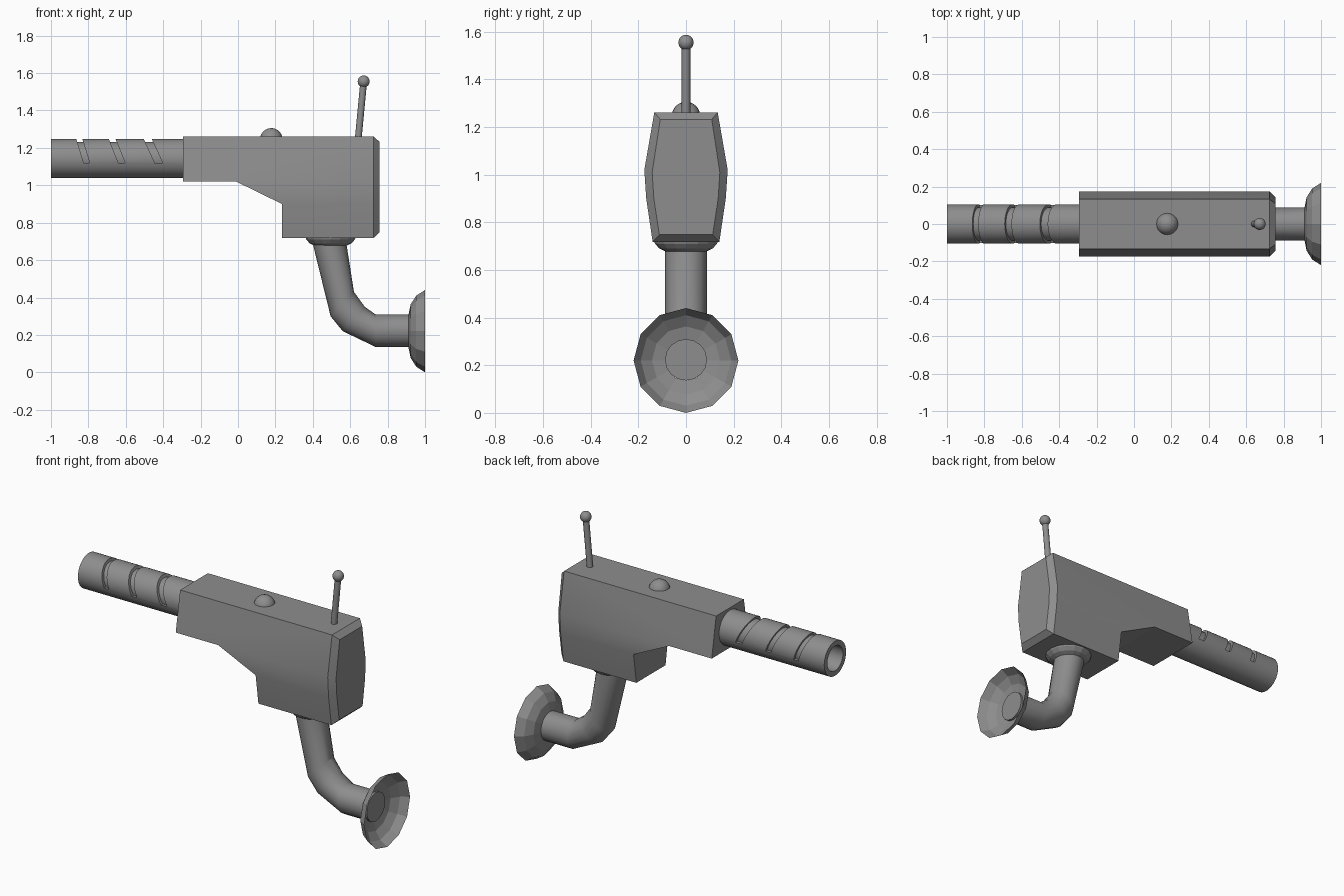
import bpy, bmesh, math
from mathutils import Vector, Matrix

if "Cube" in bpy.data.objects:
    bpy.data.objects.remove(bpy.data.objects["Cube"])

dark = bpy.data.materials.new("dark_grey")
dark.diffuse_color = (.27, .27, .27, 1)
dark.use_nodes = True
dark.node_tree.nodes["Principled BSDF"].inputs["Base Color"].default_value = dark.diffuse_color


def shade(ob, angle):
    for p in ob.data.polygons:
        p.use_smooth = True
    ob.data.set_sharp_from_angle(angle=math.radians(angle))


def finish(name, bm, smooth=None):
    bmesh.ops.remove_doubles(bm, verts=bm.verts, dist=1e-5)
    bmesh.ops.recalc_face_normals(bm, faces=bm.faces)
    me = bpy.data.meshes.new(name)
    bm.to_mesh(me)
    bm.free()
    me.materials.append(dark)
    ob = bpy.data.objects.new(name, me)
    bpy.context.collection.objects.link(ob)
    if smooth:
        shade(ob, smooth)
    return ob


def loft(name, rings, caps=True, smooth=None):
    """Skin between rings of points with equal counts."""
    bm = bmesh.new()
    vs = [[bm.verts.new(p) for p in r] for r in rings]
    n = len(vs[0])
    for a, b in zip(vs, vs[1:]):
        for i in range(n):
            j = (i + 1) % n
            bm.faces.new((a[i], a[j], b[j], b[i]))
    if caps:
        bm.faces.new(vs[0])
        bm.faces.new(vs[-1])
    return finish(name, bm, smooth)


def lathe(name, profile, origin, axis, sides, caps=True, smooth=None):
    """Profile of (radius, distance along axis), turned about the axis."""
    rot = Vector((0, 0, 1)).rotation_difference(Vector(axis)).to_matrix()
    rings = [[Vector(origin) + rot @ Vector((r * math.cos(t), r * math.sin(t), h))
              for t in (2 * math.pi * i / sides for i in range(sides))]
             for r, h in profile]
    return loft(name, rings, caps, smooth)


def ball(name, r, loc):
    bm = bmesh.new()
    bmesh.ops.create_uvsphere(bm, u_segments=20, v_segments=12, radius=r,
                              matrix=Matrix.Translation(loc))
    return finish(name, bm, 40)


# Body: side panels in three bands, half width depends on height
width = {1.262: .133, 1.02: .175, .90: .167, .718: .14}
top, low, front, rear = 1.262, .718, -.295, .724
bands = [[(front, top), (front, 1.02), (-.01, 1.02), (rear, 1.02), (rear, top)],
         [(-.01, 1.02), (.235, .90), (rear, .90), (rear, 1.02)],
         [(.235, .90), (.235, low), (rear, low), (rear, .90)]]
outline = [(rear, top), (front, top), (front, 1.02), (-.01, 1.02),
           (.235, .90), (.235, low), (rear, low)]
bm = bmesh.new()


def panel(points):
    bm.faces.new([bm.verts.new(p) for p in points])


for s in (1, -1):
    for band in bands:
        panel([(x, s * width[z], z) for x, z in band])
for (x0, z0), (x1, z1) in zip(outline, outline[1:]):
    panel([(x0, -width[z0], z0), (x1, -width[z1], z1),
           (x1, width[z1], z1), (x0, width[z0], z0)])
# Bevelled rear plate
half = [(w, z) for z, w in width.items()]
half_in = [(.108, 1.232), (.142, 1.01), (.135, .90), (.112, .748)]
outer, inner = [[(x, y, z) for y, z in h] + [(x, -y, z) for y, z in reversed(h)]
                for x, h in ((rear, half), (.757, half_in))]
for i in range(8):
    j = (i + 1) % 8
    panel([outer[i], outer[j], inner[j], inner[i]])
panel(inner)
finish("body", bm, 20)

# Barrel: slotted outer sleeve over an inner tube
start = (-1, 0, 1.143)
sleeve = lathe("barrel_sleeve", [(.105, 0), (.105, .72), (.086, .72), (.086, 0), (.105, 0)],
               start, (1, 0, 0), 32, caps=False)
lathe("barrel_liner", [(.089, 0), (.089, .72), (.075, .72), (.075, 0), (.089, 0)],
      start, (1, 0, 0), 32, caps=False, smooth=30)
for x_top, x_low, w in ((-.862, -.825, .032), (-.688, -.64, .036), (-.50, -.445, .042)):
    k = (x_low - x_top) / .12
    rings = [[(x_low - k * (z - 1.12) + dx, y, z) for dx, y in
              ((0, -.2), (w, -.2), (w, .2), (0, .2))] for z in (1.12, 1.32)]
    cutter = loft("slot_cutter", rings)
    cutter.hide_render = True
    mod = sleeve.modifiers.new("slot", "BOOLEAN")
    mod.operation, mod.object, mod.solver = "DIFFERENCE", cutter, "EXACT"
    bpy.context.view_layer.objects.active = sleeve
    bpy.ops.object.modifier_apply(modifier=mod.name)
    bpy.data.objects.remove(cutter)
shade(sleeve, 30)

# Top button and antenna
ball("top_button", .06, (.178, 0, 1.246))
base, tip = Vector((.641, 0, 1.23)), Vector((.672, 0, 1.555))
lathe("antenna_rod", [(.018, 0), (.018, (tip - base).length)], base, tip - base, 12, smooth=40)
ball("antenna_ball", .032, tip)

# Collar under the body
lathe("stem_collar", [(.134, .722), (.13, .71), (.112, .69), (.085, .677)],
      (.495, 0, 0), (0, 0, 1), 16)

# Bent stem, each ring given by its outer and inner bend points
bends = [((.388, .735), (.568, .735)), ((.398, .695), (.58, .685)), ((.495, .30), (.62, .43)),
         ((.56, .22), (.678, .35)), ((.735, .136), (.735, .31)), ((.925, .136), (.925, .31))]
rings = []
for (x0, z0), (x1, z1) in bends:
    a, b = Vector((x0, 0, z0)), Vector((x1, 0, z1))
    rings.append([(a + b) / 2 + (b - a) / 2 * math.cos(t) + Vector((0, .088 * math.sin(t), 0))
                  for t in (2 * math.pi * i / 16 for i in range(16))])
loft("stem", rings, smooth=24)

# Hollow twelve-sided dish
lathe("dish", [(.22, 1.0), (.19, .953), (.143, .923), (.085, .911)],
      (0, 0, .22), (1, 0, 0), 12, caps=False)
